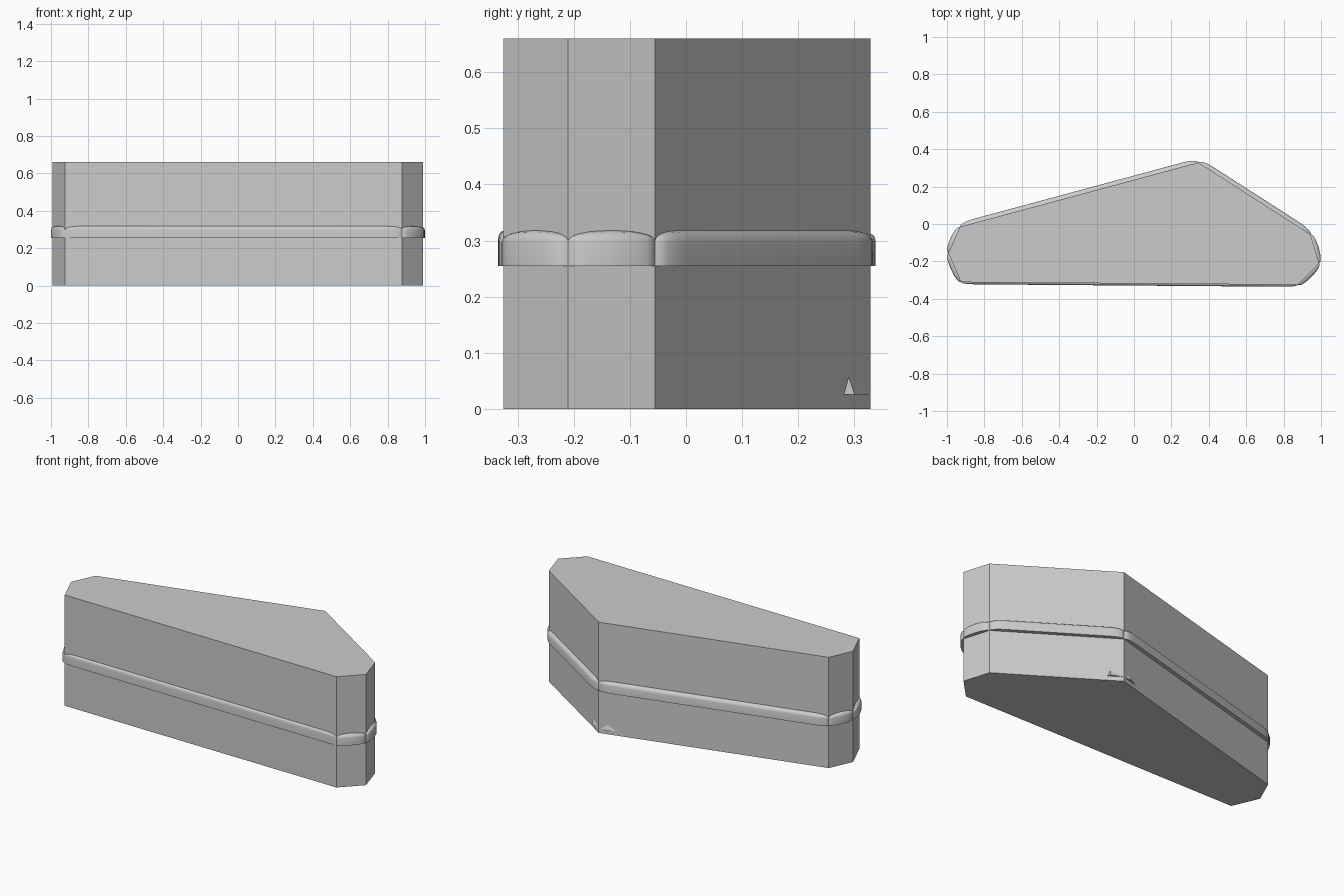
import bpy
import math
from mathutils import Vector

if "Cube" in bpy.data.objects:
    bpy.data.objects.remove(bpy.data.objects["Cube"])

# Outline of the block, counter-clockwise from the front left corner
OUTLINE = [Vector(p) for p in [(-0.925, -0.311), (0.877, -0.325), (0.99, -0.21), (0.943, -0.055),
                               (0.345, 0.329), (-0.93, -0.015), (-0.993, -0.155)]]
HEIGHT = 0.66


def make_object(name, verts, faces, angle=None):
    mesh = bpy.data.meshes.new(name)
    mesh.from_pydata(verts, [], faces)
    mesh.validate()
    obj = bpy.data.objects.new(name, mesh)
    bpy.context.collection.objects.link(obj)
    if angle:
        bpy.ops.object.select_all(action='DESELECT')
        obj.select_set(True)
        bpy.context.view_layer.objects.active = obj
        bpy.ops.object.shade_smooth_by_angle(angle=math.radians(angle))
    return obj


def edge_frame(i):
    a, b = OUTLINE[i], OUTLINE[(i + 1) % len(OUTLINE)]
    d = (b - a).normalized()
    return a, d, Vector((d.y, -d.x)), (b - a).length


def at(p, z):
    return (p.x, p.y, z)


# Main block
n = len(OUTLINE)
make_object("block", [at(p, z) for z in (0, HEIGHT) for p in OUTLINE],
            [tuple(range(n))[::-1], tuple(range(n, 2 * n))] +
            [(i, (i + 1) % n, (i + 1) % n + n, i + n) for i in range(n)])


# Raised band segment on each side, tapering into the corners
def band_segment(i, width):
    a, d, out, length = edge_frame(i)
    rise = min(0.075, length / 2)
    fr = [0.0, 0.08, 0.25, 0.55, 1.0]
    stations = [f * rise for f in fr] + [length - f * rise for f in reversed(fr)]
    sink = -0.004
    verts, faces = [], []
    for k, s in enumerate(stations):
        q = min(k, len(stations) - 1 - k)
        f = math.sqrt(1 - (1 - fr[q]) ** 2)
        p = a + d * s
        w, h = width * f, 0.018 * f
        inner = p + out * (sink if f else 0)
        verts += [at(inner, 0.255), at(p + out * w, 0.255), at(p + out * w, 0.298)]
        for t in (30, 60, 90):
            r = math.radians(t)
            verts.append(at(p + out * w * math.cos(r), 0.298 + h * math.sin(r) + 0.002))
        verts.append(at(inner, 0.30 + h))
    m = 7
    for k in range(len(stations) - 1):
        for j in range(m):
            j2 = (j + 1) % m
            faces.append((k * m + j, k * m + j2, (k + 1) * m + j2, (k + 1) * m + j))
    make_object(f"band_segment_{i + 1}", verts, [f[::-1] for f in faces], 40)


for i in range(n):
    band_segment(i, 0.011 if i == 0 else 0.022)


# Small wedges low on both sides of the back corner
def wedge(name, i, s0, s_peak, s1, depth):
    a, d, out, _ = edge_frame(i)
    p0, pk, p1 = (a + d * s for s in (s0, s_peak, s1))
    verts = [at(p0, 0.026), at(p1, 0.026), at(pk, 0.057), at(pk + out * depth, 0.026)]
    make_object(name, verts, [(0, 1, 2), (0, 3, 1), (1, 3, 2), (2, 3, 0)])


right_len = edge_frame(3)[3]
wedge("right_wedge", 3, right_len, right_len - 0.072, right_len - 0.088, 0.012)
wedge("left_wedge", 4, 0.01, 0.05, 0.1, 0.012)
